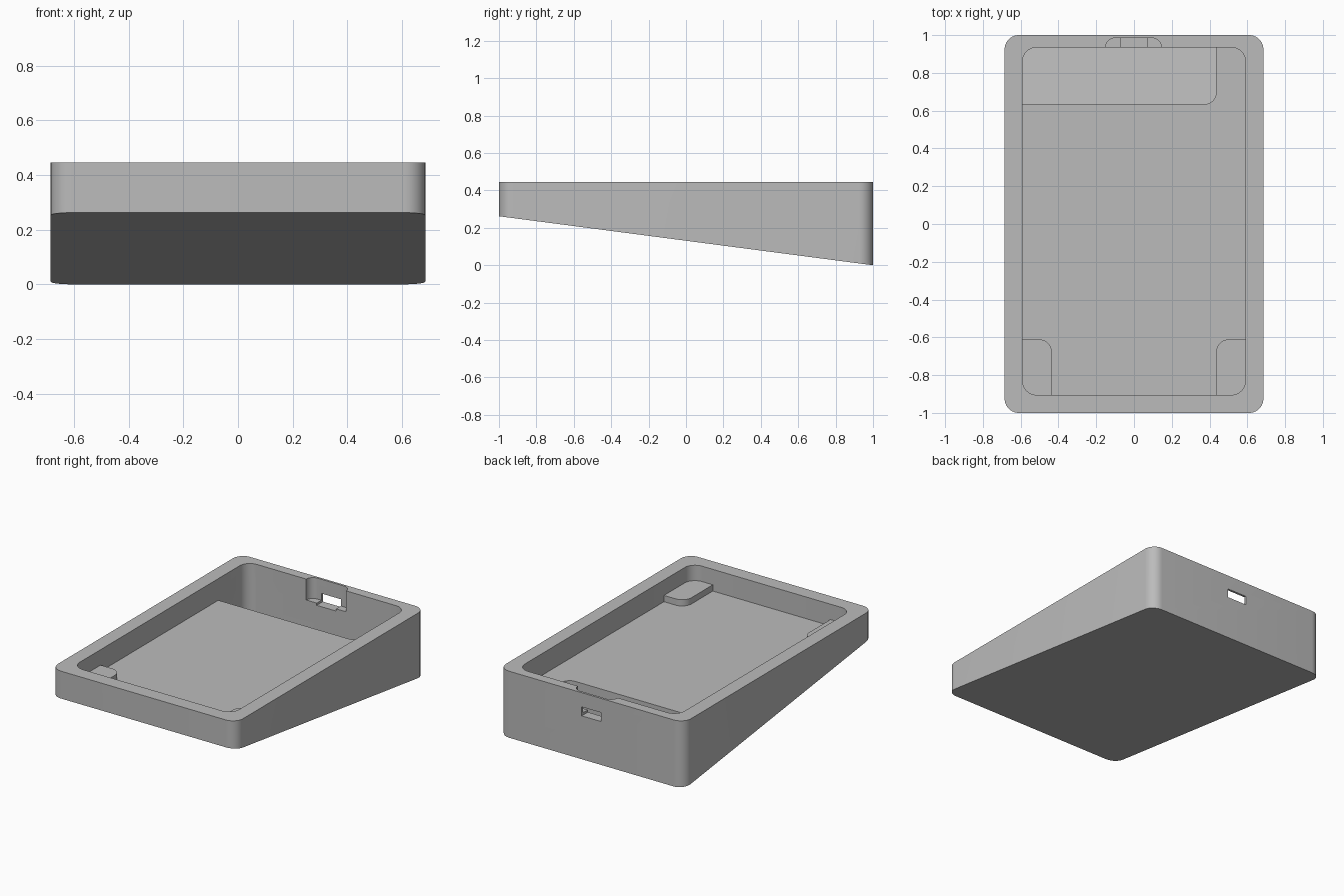
import bpy, bmesh, math

cube = bpy.data.objects.get("Cube")
if cube:
    bpy.data.objects.remove(cube, do_unlink=True)

TOP, FLOOR, POST_TOP = 0.445, 0.30, 0.342

grey = bpy.data.materials.new("plain grey")
grey.use_nodes = True
grey.diffuse_color = (0.5, 0.5, 0.5, 1)
grey.node_tree.nodes["Principled BSDF"].inputs["Base Color"].default_value = (0.5, 0.5, 0.5, 1)


def underside(y):
    """Height of the sloping underside."""
    return 0.131 * (1 - y)


def outline(x0, x1, y0, y1, radii, steps=10):
    """Rectangle with its own radius per corner: front left, front right, back right, back left."""
    corners = [(x0, y0, 1, 1), (x1, y0, -1, 1), (x1, y1, -1, -1), (x0, y1, 1, -1)]
    points = []
    for i, ((x, y, sx, sy), r) in enumerate(zip(corners, radii)):
        if r == 0:
            points.append((x, y))
            continue
        for k in range(steps + 1):
            a = math.pi + (i + k / steps) * math.pi / 2
            points.append((x + sx * r + r * math.cos(a), y + sy * r + r * math.sin(a)))
    return points


def prism(name, points, bottom, top):
    """Upright prism whose bottom height is a function of y."""
    bm = bmesh.new()
    low = [bm.verts.new((x, y, bottom(y))) for x, y in points]
    high = [bm.verts.new((x, y, top)) for x, y in points]
    bm.faces.new(low[::-1])
    bm.faces.new(high)
    n = len(points)
    for i in range(n):
        j = (i + 1) % n
        bm.faces.new((low[i], low[j], high[j], high[i]))
    mesh = bpy.data.meshes.new(name)
    bm.to_mesh(mesh)
    bm.free()
    mesh.materials.append(grey)
    obj = bpy.data.objects.new(name, mesh)
    bpy.context.collection.objects.link(obj)
    return obj


def activate(obj):
    bpy.ops.object.select_all(action='DESELECT')
    obj.select_set(True)
    bpy.context.view_layer.objects.active = obj


def carve(body, cutter):
    cutter.hide_render = True
    mod = body.modifiers.new(cutter.name, 'BOOLEAN')
    mod.operation = 'DIFFERENCE'
    mod.solver = 'EXACT'
    mod.object = cutter
    activate(body)
    bpy.ops.object.modifier_apply(modifier=mod.name)
    bpy.data.objects.remove(cutter, do_unlink=True)


# Wedge-shaped case
case = prism("case", outline(-0.685, 0.685, -1, 1, [0.075] * 4), underside, TOP)

# Main tray with a flat floor
carve(case, prism("tray_cutter", outline(-0.59, 0.59, -0.905, 0.935, [0.075] * 4),
                  lambda y: FLOOR, 0.6))

# Deep rear pocket, its floor parallel to the underside
carve(case, prism("pocket_cutter", outline(-0.59, 0.435, 0.635, 0.935, [0, 0.06, 0, 0.075]),
                  lambda y: underside(y) + 0.05, 0.6))

# Connector recess in the back wall, open at the rim
carve(case, prism("recess_cutter", outline(-0.15, 0.145, 0.88, 0.985, [0, 0, 0.05, 0.05]),
                  lambda y: 0.305, 0.6))

# Connector slot through the back wall
carve(case, prism("slot_cutter", outline(-0.072, 0.072, 0.88, 1.1, [0] * 4),
                  lambda y: 0.29, 0.35))

# Corner posts at the front of the tray, sunk into the walls and floor
left_post = prism("left_post", outline(0.435, 0.62, -0.93, -0.61, [0, 0, 0, 0.07]),
                  lambda y: FLOOR - 0.02, POST_TOP)
right_post = prism("right_post", outline(-0.62, -0.435, -0.93, -0.61, [0, 0, 0.07, 0]),
                   lambda y: FLOOR - 0.02, POST_TOP)

for part in (case, left_post, right_post):
    activate(part)
    bpy.ops.object.shade_smooth_by_angle(angle=math.radians(30))
